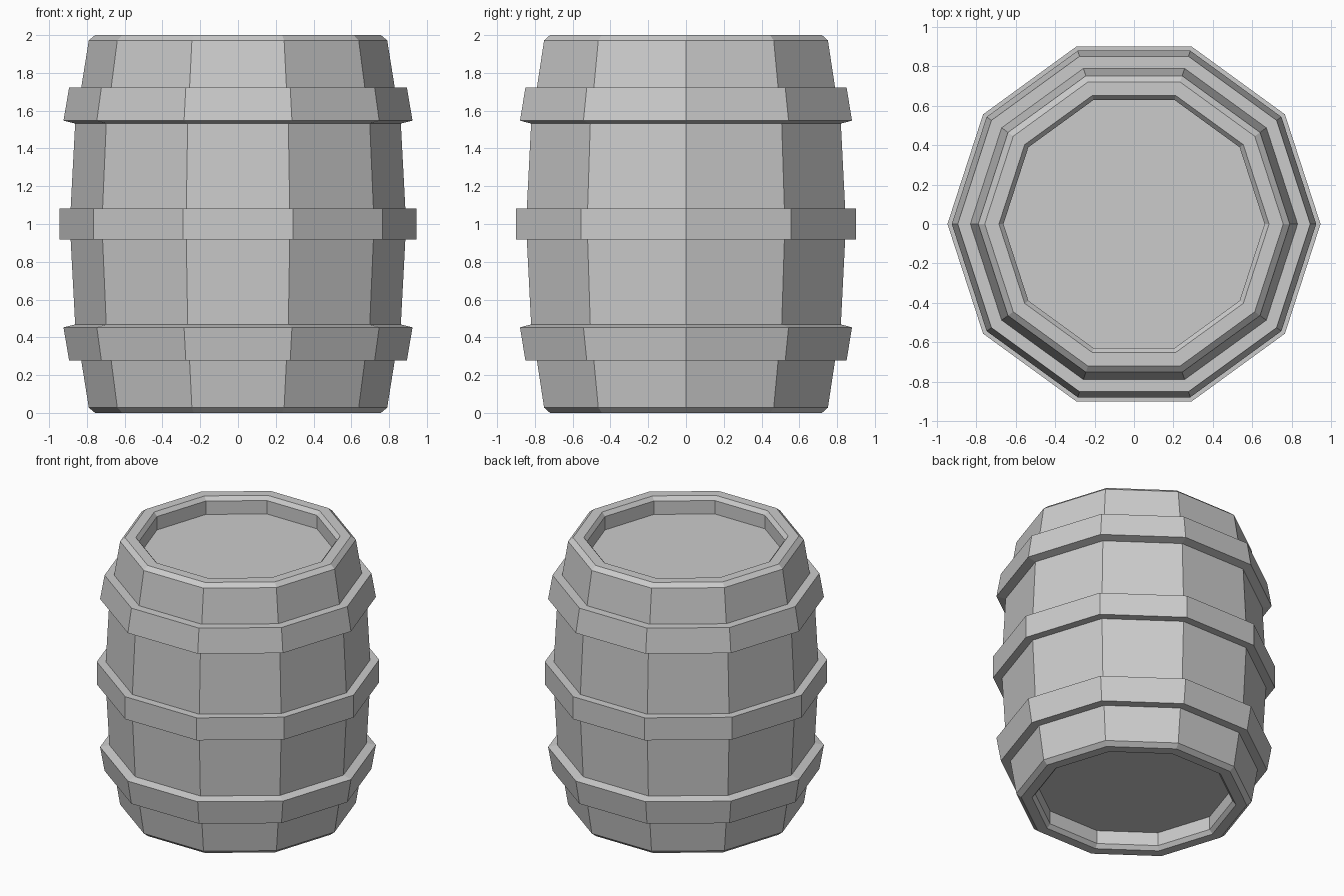
import bpy, bmesh
from math import cos, sin, pi

if "Cube" in bpy.data.objects:
    bpy.data.objects.remove(bpy.data.objects["Cube"])

SIDES = 10


def lathe(name, profile, ring=False):
    """Revolve (radius, z) points into a ten-sided solid; ring closes the profile, else ends are capped."""
    bm = bmesh.new()
    loops = [[bm.verts.new((r * cos(2 * pi * i / SIDES), r * sin(2 * pi * i / SIDES), z))
              for i in range(SIDES)] for r, z in profile]
    pairs = list(zip(loops, loops[1:]))
    if ring:
        pairs.append((loops[-1], loops[0]))
    else:
        bm.faces.new(loops[0])
        bm.faces.new(loops[-1])
    for a, b in pairs:
        for i in range(SIDES):
            j = (i + 1) % SIDES
            bm.faces.new((a[i], a[j], b[j], b[i]))
    bmesh.ops.recalc_face_normals(bm, faces=bm.faces)
    mesh = bpy.data.meshes.new(name)
    bm.to_mesh(mesh)
    bm.free()
    obj = bpy.data.objects.new(name, mesh)
    bpy.context.collection.objects.link(obj)
    return obj


def flip(profile):
    """Mirror a profile about the barrel's mid height."""
    return [(r, 2 - z) for r, z in reversed(profile)]


# Staved body with chamfered rims and recessed lids: lower half profile, mirrored upward
lower = [(0.662, 0.127), (0.662, 0.028), (0.685, 0.0), (0.757, 0.0), (0.79, 0.028),
         (0.83, 0.278), (0.862, 0.465), (0.886, 0.917)]
lathe("barrel_body", lower + flip(lower))

# Middle hoop
lathe("middle_hoop", [(0.875, 0.917), (0.946, 0.917), (0.946, 1.083), (0.875, 1.083)], ring=True)

# Slanted end hoops
hoop = [(0.82, 0.277), (0.894, 0.277), (0.924, 0.453), (0.862, 0.468), (0.85, 0.465)]
lathe("lower_hoop", hoop, ring=True)
lathe("upper_hoop", flip(hoop), ring=True)
